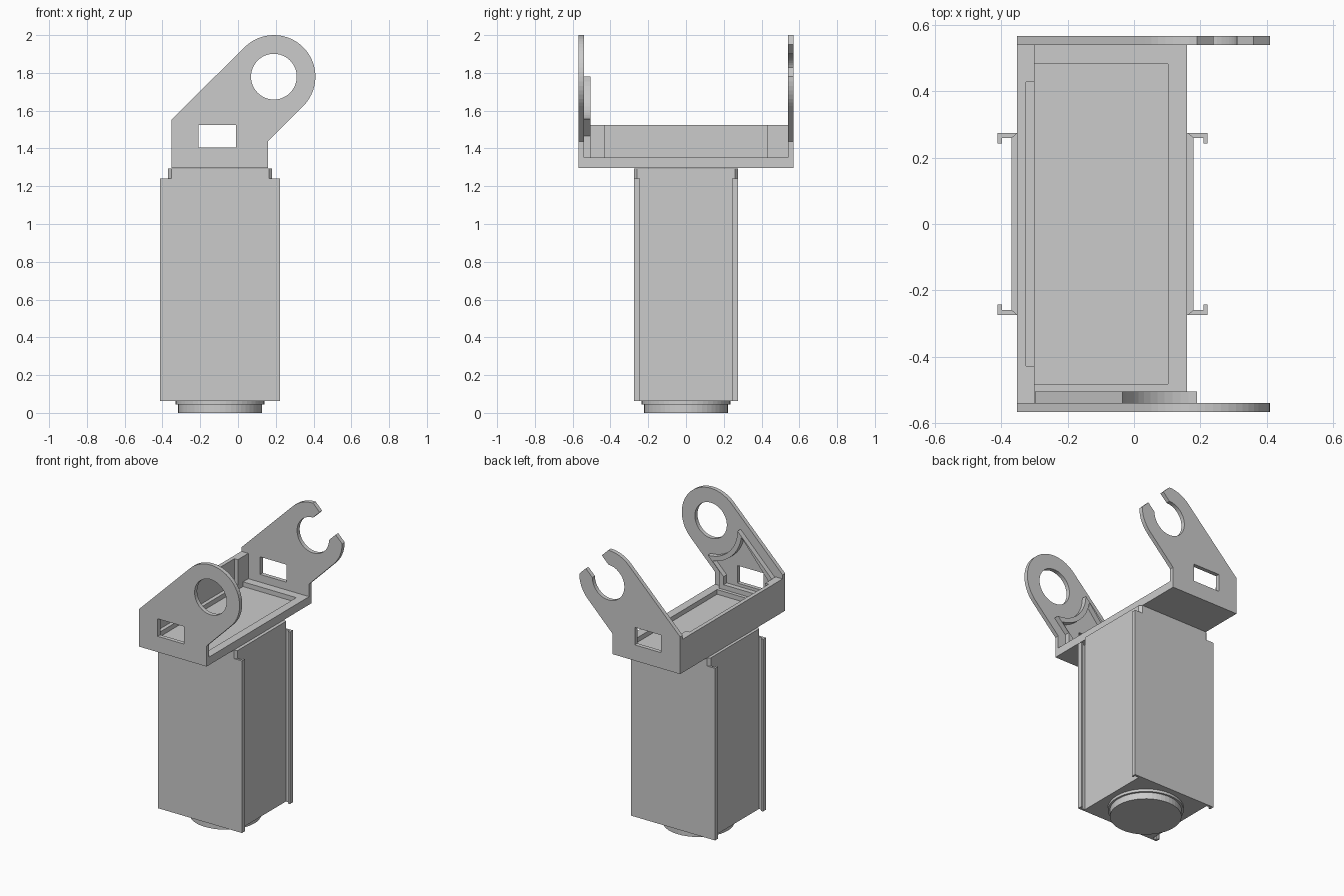
import bpy, bmesh
from math import cos, sin, radians

if "Cube" in bpy.data.objects:
    bpy.data.objects.remove(bpy.data.objects["Cube"])


def slab(name, loops, a, b, axis='Z'):
    """Fill closed 2D loops (inner loops become holes) and extrude from a to b.
    axis 'Z': loops are (x, y). axis 'Y': loops are (x, z)."""
    cu = bpy.data.curves.new(name, 'CURVE')
    cu.dimensions = '2D'
    cu.fill_mode = 'BOTH'
    cu.extrude = (b - a) / 2
    for pts in loops:
        sp = cu.splines.new('POLY')
        sp.points.add(len(pts) - 1)
        for p, (u, v) in zip(sp.points, pts):
            p.co = (u, v, 0, 1)
        sp.use_cyclic_u = True
    tmp = bpy.data.objects.new(name + "_outline", cu)
    bpy.context.collection.objects.link(tmp)
    bpy.context.view_layer.update()
    dg = bpy.context.evaluated_depsgraph_get()
    me = bpy.data.meshes.new_from_object(tmp.evaluated_get(dg))
    bpy.data.objects.remove(tmp)
    bm = bmesh.new()
    bm.from_mesh(me)
    bmesh.ops.remove_doubles(bm, verts=bm.verts, dist=1e-5)
    mid = (a + b) / 2
    for v in bm.verts:
        x, y, z = v.co
        v.co = (x, y, z + mid) if axis == 'Z' else (x, mid - z, y)
    bmesh.ops.recalc_face_normals(bm, faces=bm.faces)
    bmesh.ops.dissolve_limit(bm, angle_limit=0.01, verts=bm.verts, edges=bm.edges)
    bm.to_mesh(me)
    bm.free()
    for p in me.polygons:
        p.use_smooth = False
    me.name = name
    ob = bpy.data.objects.new(name, me)
    bpy.context.collection.objects.link(ob)
    return ob


def rect(x0, x1, y0, y1):
    return [(x0, y0), (x1, y0), (x1, y1), (x0, y1)]


def arc(cx, cy, r, a0, a1, n):
    return [(cx + r * cos(radians(a0 + (a1 - a0) * i / n)),
             cy + r * sin(radians(a0 + (a1 - a0) * i / n))) for i in range(n + 1)]


def circle(cx, cy, r, n=48):
    return arc(cx, cy, r, 0, 360, n)[:-1]


MX = -0.095                 # body centre in x
EX, EZ, R, H = 0.19, 1.78, 0.22, 0.121   # eye centre, outer and hole radius

# body: chamfered column, with lipped flanges below the neck
quarter_neck = [(0.275, 0.26), (0.258, 0.275)]
quarter_flange = [(0.275, 0.26), (0.304, 0.26), (0.304, 0.243),
                  (0.317, 0.243), (0.317, 0.275)]


def mirrored(q):
    """Mirror a quarter profile into all four quadrants around the body axis."""
    half = q + [(-x, y) for x, y in reversed(q)]
    full = half + [(x, -y) for x, y in reversed(half)]
    return [(MX + x, y) for x, y in full]


slab("body", [mirrored(quarter_flange)], 0.063, 1.24)
slab("body_neck", [mirrored(quarter_neck)], 1.24, 1.295)

# round foot under the body
slab("foot_collar", [circle(MX, 0, 0.235)], 0.045, 0.063)
slab("foot_disc", [circle(MX, 0, 0.222)], 0.0, 0.045)

# tray: floor, raised rim, and back wall with a shallow pocket
outer = rect(-0.353, 0.16, -0.568, 0.568)
slab("tray_floor", [outer], 1.297, 1.32)
slab("tray_rim", [outer, rect(-0.30, 0.103, -0.483, 0.483)], 1.32, 1.352)
slab("tray_wall", [[(-0.353, -0.54), (-0.30, -0.54), (-0.30, -0.428), (-0.326, -0.428),
                    (-0.326, 0.428), (-0.30, 0.428), (-0.30, 0.54), (-0.353, 0.54)]],
     1.352, 1.525)

# arms: shared lower outline and window
foot = [(0.16, 1.438), (0.16, 1.297), (-0.353, 1.297), (-0.353, 1.552)]
window = rect(-0.21, -0.01, 1.405, 1.525)

# front arm with a closed eye
front = arc(EX, EZ, R, 135, -45, 28) + foot
slab("front_arm", [front, window, circle(EX, EZ, H)], -0.568, -0.54, 'Y')

# back arm with an open clip: quarter trimmed flat, slot at 45 degrees
t = (R - H) / 2
back = (arc(EX, EZ, R, 135, 90, 7)
        + [(EX + t, EZ + H + t)]
        + arc(EX, EZ, H, 90, 360, 36)
        + [(EX + H + t, EZ + t)]
        + arc(EX, EZ, R, 0, -45, 7) + foot)
slab("back_arm", [back, window], 0.54, 0.568, 'Y')

# raised frame on the inside of the front arm, curved around the eye
pad = (arc(EX, EZ, 0.225, 180, 270, 14)
       + [(0.103, 1.467), (0.103, 1.352), (-0.298, 1.352), (-0.298, 1.517)])
pad_hole = (arc(EX, EZ, 0.257, 188, 262, 12)
            + [(0.07, 1.44), (0.07, 1.385), (-0.265, 1.385), (-0.265, 1.504)])
slab("arm_frame", [pad, pad_hole], -0.54, -0.506, 'Y')
